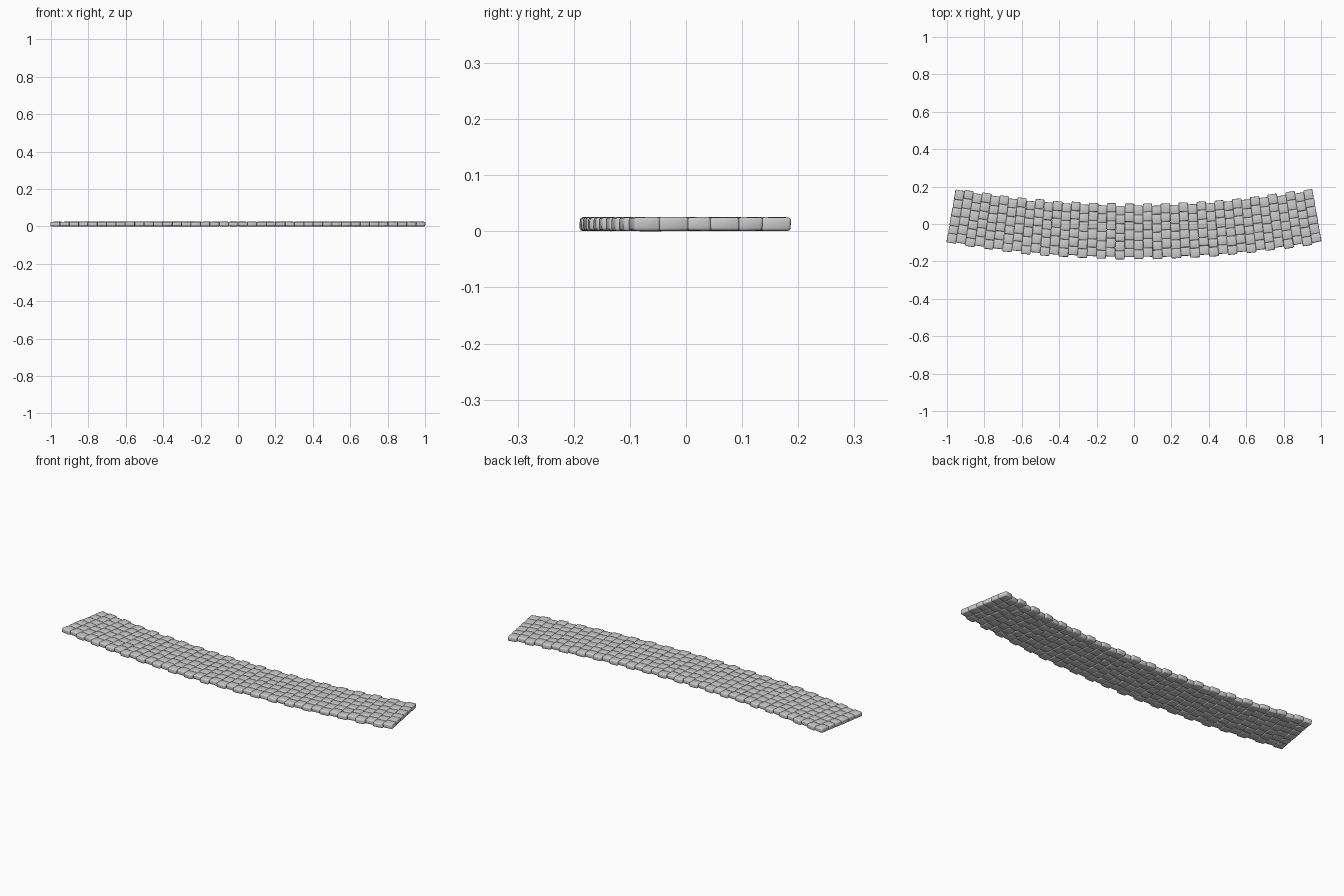
import bpy, bmesh, math, random
from mathutils import Matrix, Vector

if "Cube" in bpy.data.objects:
    bpy.data.objects.remove(bpy.data.objects["Cube"])

random.seed(7)
R, CY = 5.63, 5.59          # arc radius and arc centre (y)
COLS, ROWS = 40, 6
HALF = 0.1745               # half sweep of the path
WIDTH = 0.284
STEP = 2 * HALF / COLS
ROW = WIDTH / ROWS
TOP = 0.0245


def stone(bm, cx, cy, w, d, h, turn):
    """Rounded paving stone, slightly domed on top."""
    b = bmesh.new()
    bmesh.ops.create_cube(b, size=1)
    for v in b.verts:
        v.co = Vector((v.co.x * w, v.co.y * d, v.co.z * h))
        v.co += Vector((random.uniform(-1, 1), random.uniform(-1, 1), 0)) * 0.0012
        v.co.z += random.uniform(-0.0007, 0.0007)
    bmesh.ops.bevel(b, geom=b.edges[:], offset=0.005, segments=2,
                    profile=0.5, affect='EDGES')
    b.transform(Matrix.Translation((cx, cy, TOP / 2 + 0.0007))
                @ Matrix.Rotation(turn, 4, 'Z'))
    m = bpy.data.meshes.new("tmp")
    b.to_mesh(m)
    b.free()
    bm.from_mesh(m)
    bpy.data.meshes.remove(m)


# Curved path: staggered columns of stones following the arc
bm = bmesh.new()
for i in range(COLS):
    a = -HALF + (i + 0.5) * STEP
    shift = (0.006 if i % 2 else -0.006) + random.uniform(-0.002, 0.002)
    if i in (0, COLS - 1):
        shift *= 0.3
    # uneven joints between the stones of a column
    cuts = [-WIDTH / 2 + j * ROW + random.uniform(-0.004, 0.004) * (0 < j < ROWS)
            for j in range(ROWS + 1)]
    for lo, hi in zip(cuts, cuts[1:]):
        r = R - ((lo + hi) / 2 + shift)
        w = r * STEP + random.uniform(0, 0.002)
        stone(bm, r * math.sin(a), CY - r * math.cos(a),
              w, hi - lo + 0.001, TOP - random.uniform(0, 0.0012), a)

low = min(v.co.z for v in bm.verts)
bmesh.ops.translate(bm, verts=bm.verts, vec=(0, 0, -low))
for f in bm.faces:
    f.smooth = True
mesh = bpy.data.meshes.new("paving_stones")
bm.to_mesh(mesh)
bm.free()
path = bpy.data.objects.new("paving_stones", mesh)
bpy.context.collection.objects.link(path)
